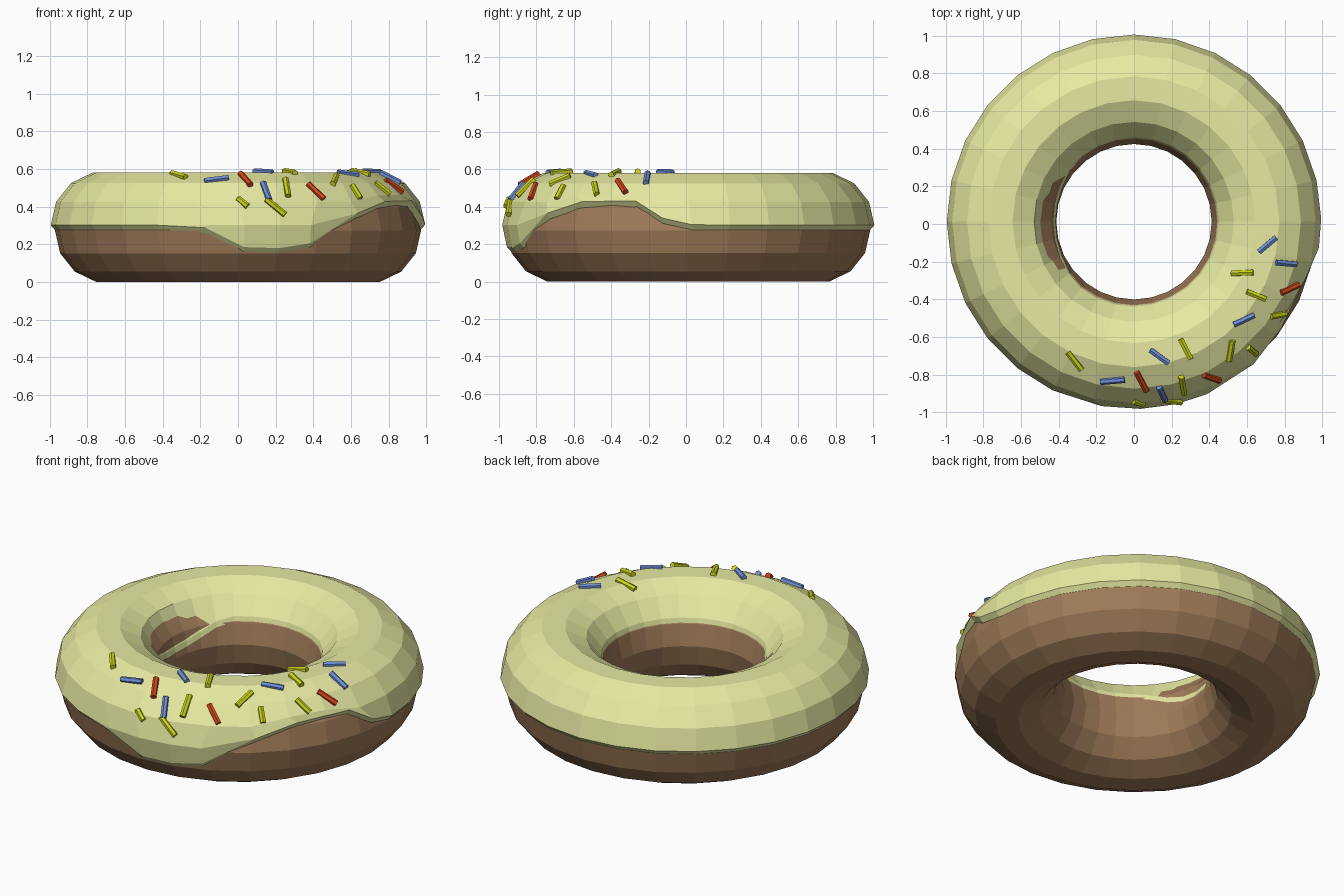
import bpy, bmesh
from math import sin, cos, asin, radians, degrees, pi, hypot, sqrt
from mathutils import Vector, Matrix

if "Cube" in bpy.data.objects:
    bpy.data.objects.remove(bpy.data.objects["Cube"])

CY = 0.012                      # ring centre in y
SEG, MINOR = 28, 14
DR, Dr, DZ = 0.693, 0.28, 0.274  # dough: major radius, minor radius, centre height
IR, Ir, IZ = 0.709, 0.286, 0.302  # icing, slightly larger and raised


def material(name, rgb):
    m = bpy.data.materials.new(name)
    m.diffuse_color = (*rgb, 1)
    m.use_nodes = True
    m.node_tree.nodes["Principled BSDF"].inputs["Base Color"].default_value = m.diffuse_color
    return m


def torus_point(R, r, z, major, minor):
    rad = R + r * cos(radians(minor))
    return Vector((rad * cos(radians(major)), CY + rad * sin(radians(major)),
                   z + r * sin(radians(minor))))


def loft(name, columns, mat, closed):
    """Skin columns of points around the ring."""
    bm = bmesh.new()
    cols = [[bm.verts.new(p) for p in c] for c in columns]
    n = len(cols[0])
    for i, a in enumerate(cols):
        b = cols[(i + 1) % len(cols)]
        for j in range(n if closed else n - 1):
            k = (j + 1) % n
            bm.faces.new((a[j], a[k], b[k], b[j]))
    bmesh.ops.remove_doubles(bm, verts=bm.verts, dist=1e-4)
    bmesh.ops.recalc_face_normals(bm, faces=bm.faces)
    if not closed and sum(f.normal.z for f in bm.faces) < 0:
        bmesh.ops.reverse_faces(bm, faces=bm.faces)
    me = bpy.data.meshes.new(name)
    bm.to_mesh(me)
    bm.free()
    ob = bpy.data.objects.new(name, me)
    bpy.context.collection.objects.link(ob)
    me.materials.append(mat)
    return ob


brown = material("dough", (0.35, 0.20, 0.10))
cream = material("icing", (0.80, 0.82, 0.36))
colours = {"b": material("blue", (0.16, 0.27, 0.68)),
           "r": material("red", (0.68, 0.06, 0.01)),
           "y": material("yellow", (0.60, 0.65, 0.01))}

# Dough ring
step, mstep = 360 / SEG, 360 / MINOR
loft("dough_ring", [[torus_point(DR, Dr, DZ, -k * step, j * mstep) for j in range(MINOR)]
                    for k in range(SEG)], brown, True)

# Icing: outer edge is lifted at the right and drips at the front
outer_edge = {0: (-1, .305), 1: (8, .34), 2: (17, .432), 3: (36, .428), 4: (50, .365),
              5: (67, .205), 6: (77, .18), 7: (88, .185), 8: (100, .288)}
inner_dip = {0: .09, 1: .085, 2: .06, 3: .02}
columns = []
for k in range(SEG):
    az = k * step
    edge_az, edge_z = outer_edge.get(k, (az, IZ))
    a = degrees(asin((edge_z - IZ) / Ir))
    inner_z = 0.426 - inner_dip.get(abs(k - 14), 0)
    b = 180 - degrees(asin((inner_z - IZ) / Ir))
    col = [torus_point(DR, 0.278, DZ, -edge_az, a)]            # outer rim
    col += [torus_point(IR, Ir, IZ, -edge_az, t) for t in (a, max(a, 0))]
    col += [torus_point(IR, Ir, IZ, -az, t)
            for t in (max(mstep, a + 7), 2 * mstep, 3 * mstep, 4 * mstep, 5 * mstep, b)]
    col.append(torus_point(DR, 0.278, DZ, -az, b))             # inner rim
    columns.append(col)
loft("icing", columns, cream, False)

# Sprinkles: x, y, heading seen from above, colour, length
sprinkles = [
    (.71, -.11, 40, "b", .12), (.81, -.21, -5, "b", .12), (.575, -.26, 2, "y", .12),
    (.65, -.38, -22, "y", .11), (.83, -.345, 25, "r", .12), (.77, -.485, 10, "y", .10),
    (.585, -.51, 25, "b", .12), (.63, -.675, -40, "y", .09), (.515, -.675, 80, "y", .12),
    (.415, -.82, -20, "r", .12), (.275, -.665, -63, "y", .12), (.135, -.705, -36, "b", .12),
    (.04, -.84, -62, "r", .13), (-.115, -.835, 5, "b", .13), (-.315, -.73, -52, "y", .12),
    (.15, -.905, -65, "b", .12), (.26, -.86, -80, "y", .13), (.025, -.955, -20, "y", .07),
    (.2, -.945, -5, "y", .13)]
for i, (x, y, ang, c, length) in enumerate(sprinkles):
    rad = hypot(x, y - CY)
    d = rad - IR
    h = sqrt(Ir * Ir - d * d)
    normal = Vector((x / rad * d, (y - CY) / rad * d, h)).normalized()
    flat = Vector((cos(radians(ang)), sin(radians(ang)), 0))
    axis = (flat - Vector((0, 0, 1)) * (flat.dot(normal) / normal.z)).normalized()
    if i == 18:                 # sprinkle sliding down the front
        axis = Vector((.78, -.1, -.62)).normalized()
    side = normal.cross(axis).normalized()
    up = axis.cross(side)
    rot = Matrix((side, up, axis)).transposed().to_4x4()
    bm = bmesh.new()
    bmesh.ops.create_cone(bm, cap_ends=True, segments=6, radius1=.017, radius2=.017,
                          depth=length,
                          matrix=Matrix.Translation(Vector((x, y, IZ + h)) - normal * .003) @ rot)
    me = bpy.data.meshes.new("sprinkle")
    bm.to_mesh(me)
    bm.free()
    me.materials.append(colours[c])
    bpy.context.collection.objects.link(bpy.data.objects.new(f"sprinkle_{i + 1}", me))
